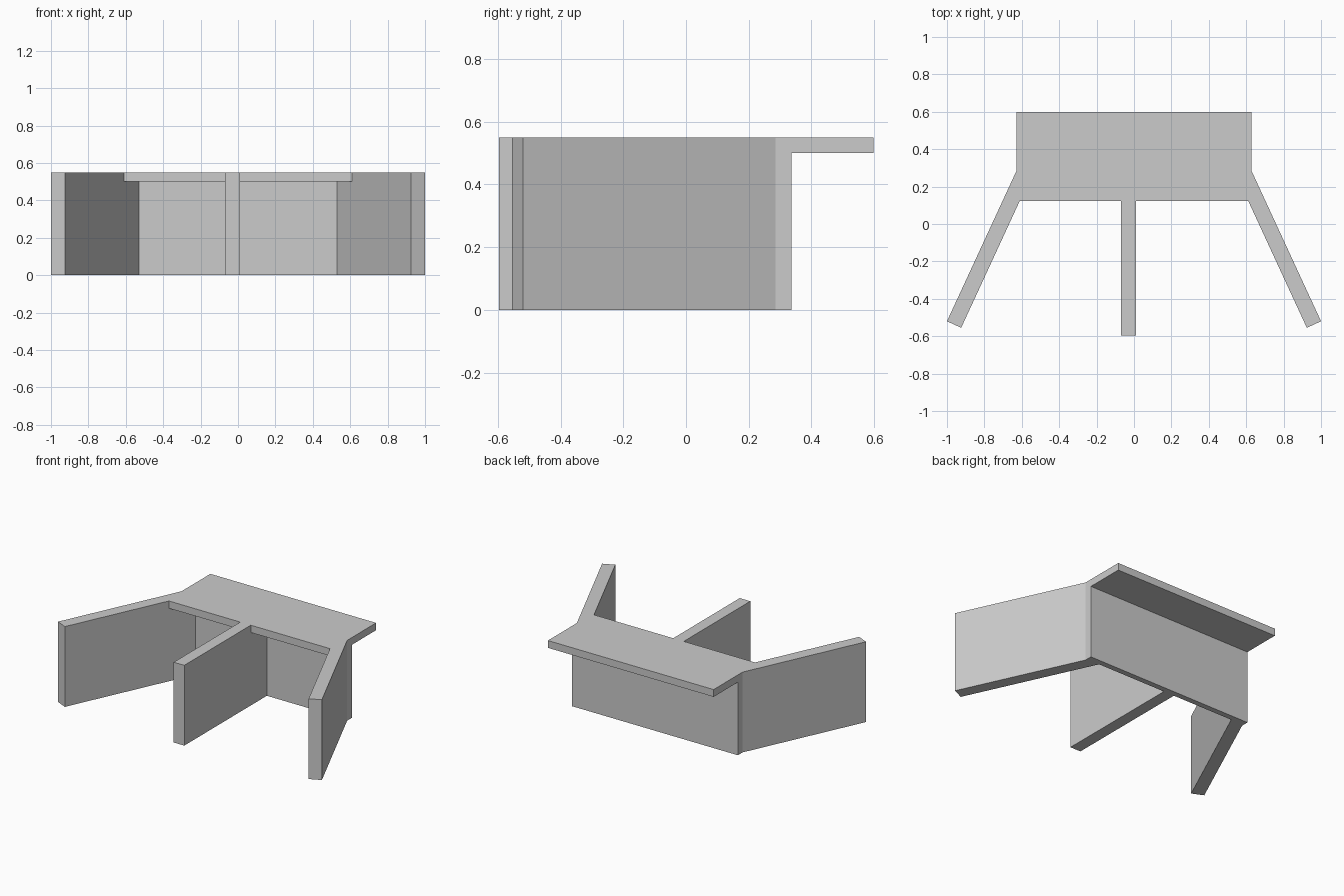
import bpy, bmesh

cube = bpy.data.objects.get("Cube")
if cube:
    bpy.data.objects.remove(cube, do_unlink=True)

HEIGHT, SLAB = 0.55, 0.05

grey = bpy.data.materials.new("plain grey")
grey.use_nodes = True
grey.diffuse_color = (0.6, 0.6, 0.6, 1)
grey.node_tree.nodes["Principled BSDF"].inputs["Base Color"].default_value = (0.6, 0.6, 0.6, 1)


def prism(name, outline, z0, z1):
    """Extrude a flat outline from z0 up to z1."""
    bm = bmesh.new()
    base = bm.faces.new([bm.verts.new((x, y, z0)) for x, y in outline])
    top = bmesh.ops.extrude_face_region(bm, geom=[base])["geom"]
    verts = [v for v in top if isinstance(v, bmesh.types.BMVert)]
    bmesh.ops.translate(bm, vec=(0, 0, z1 - z0), verts=verts)
    bmesh.ops.recalc_face_normals(bm, faces=bm.faces)
    mesh = bpy.data.meshes.new(name)
    bm.to_mesh(mesh)
    bm.free()
    mesh.materials.append(grey)
    obj = bpy.data.objects.new(name, mesh)
    bpy.context.collection.objects.link(obj)
    return obj


# Back wall, two splayed wings and the middle divider share one footprint
wing = [(0.53, 0.298), (0.924, -0.555), (1.0, -0.52), (0.628, 0.285), (0.628, 0.336)]
divider = [(-0.07, 0.298), (-0.07, -0.596), (0.01, -0.596), (0.01, 0.298)]
left_side = [(-x, y) for x, y in reversed(wing)]
walls = prism("walls", left_side + divider + wing, 0, HEIGHT)

# Roof slab, flush with the wall tops and overhanging front and back
slab = prism("roof_slab", [(-0.628, 0.124), (0.628, 0.124), (0.628, 0.598), (-0.628, 0.598)],
             HEIGHT - SLAB, HEIGHT)

# Merge the slab into the walls
union = walls.modifiers.new("merge_slab", "BOOLEAN")
union.operation = "UNION"
union.solver = "EXACT"
union.object = slab
bpy.context.view_layer.objects.active = walls
bpy.ops.object.modifier_apply(modifier=union.name)
bpy.data.objects.remove(slab, do_unlink=True)
walls.name = "walls_and_roof_slab"
